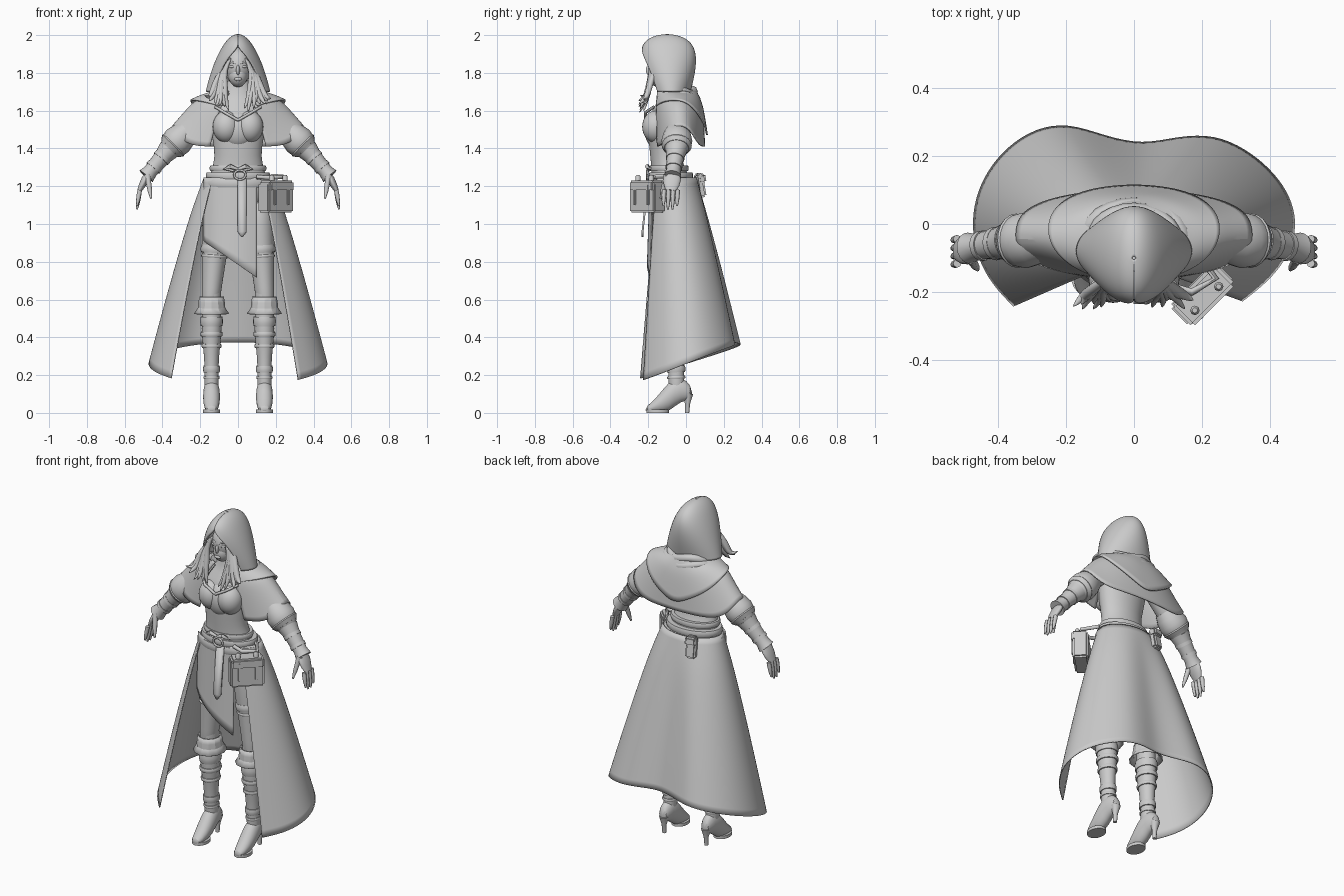
import bpy, bmesh, random
from math import sin, cos, pi, radians, sqrt, copysign
from mathutils import Vector, Matrix

random.seed(4)
if "Cube" in bpy.data.objects:
    bpy.data.objects.remove(bpy.data.objects["Cube"])

clay = bpy.data.materials.new("plain_grey")
clay.use_nodes = True
grey = (.6, .6, .6, 1)
clay.diffuse_color = grey
clay.node_tree.nodes["Principled BSDF"].inputs["Base Color"].default_value = grey

# Joints of the left side
UP, DEPTH = Vector((0, 0, 1)), Vector((0, 1, 0))
SHOULDER, ELBOW = Vector((.14, -.04, 1.62)), Vector((.36, -.05, 1.4))
WRIST, KNUCKLES = Vector((.48, -.07, 1.26)), Vector((.52, -.08, 1.18))
HIP, KNEE, ANKLE = Vector((.1, -.06, 1.15)), Vector((.14, -.07, .65)), Vector((.14, -.05, .15))


def finish(name, bm, mirror=False, thick=0, smooth_levels=0, angle=50):
    bmesh.ops.recalc_face_normals(bm, faces=bm.faces)
    mesh = bpy.data.meshes.new(name)
    bm.to_mesh(mesh)
    bm.free()
    mesh.materials.append(clay)
    part = bpy.data.objects.new(name, mesh)
    bpy.context.collection.objects.link(part)
    if mirror:
        part.modifiers.new("mirror", "MIRROR")
    if smooth_levels:
        subdivide = part.modifiers.new("subdivide", "SUBSURF")
        subdivide.levels = subdivide.render_levels = smooth_levels
        subdivide.boundary_smooth = "PRESERVE_CORNERS"
    if thick:
        solid = part.modifiers.new("thickness", "SOLIDIFY")
        solid.thickness, solid.offset = thick, 0
    bpy.ops.object.select_all(action="DESELECT")
    part.select_set(True)
    bpy.context.view_layer.objects.active = part
    bpy.ops.object.shade_smooth_by_angle(angle=radians(angle))


def skin(bm, rows, closed=True, caps=True):
    """Bridge equally long rows of points."""
    loops = [[bm.verts.new(point) for point in row] for row in rows]
    count = len(loops[0])
    for low, high in zip(loops, loops[1:]):
        for i in range(count if closed else count - 1):
            j = (i + 1) % count
            bm.faces.new((low[i], low[j], high[j], high[i]))
    if closed and caps:
        bm.faces.new(loops[0])
        bm.faces.new(loops[-1])


def sweep(bm, points, radii, sides=16, flat=1, ref=DEPTH, caps=True):
    """Round section along a path; flat scales it towards ref."""
    points = [Vector(point) for point in points]
    rows = []
    for i, (point, radius) in enumerate(zip(points, radii)):
        along = (points[min(i + 1, len(points) - 1)] - points[max(i - 1, 0)]).normalized()
        side = along.cross(ref).normalized()
        depth = along.cross(side) * flat
        turns = [2 * pi * k / sides for k in range(sides)]
        rows.append([point + radius * (side * cos(a) + depth * sin(a)) for a in turns])
    skin(bm, rows, caps=caps)


def tube(name, points, radii, ref=DEPTH, **options):
    bm = bmesh.new()
    sweep(bm, points, radii, 8, ref=ref)
    finish(name, bm, **options)


def limb(name, start, end, radii, first=0, last=1, sides=20, flat=1, caps=True, **options):
    """Mirrored straight part between two joints, radii evenly spaced."""
    bm = bmesh.new()
    steps = [first + (last - first) * i / (len(radii) - 1) for i in range(len(radii))]
    sweep(bm, [start.lerp(end, t) for t in steps], radii, sides, flat, caps=caps)
    finish(name, bm, mirror=True, **options)


def arc(width, depth, y, z, a):
    """Point on a level ellipse, turning from the front over the right side."""
    return Vector((-width * sin(a), y - depth * cos(a), z))


def sweep_angles(first, last, count):
    return [radians(first + (last - first) * i / count) for i in range(count + 1)]


def stack(name, levels, ratio, **options):
    """Level ellipses given as (height, half width, y)."""
    bm = bmesh.new()
    skin(bm, [[arc(w, w * ratio, y, z, a) for a in sweep_angles(0, 360, 32)[:-1]] for z, w, y in levels])
    finish(name, bm, **options)


def sheet(name, rows, thick=.006, smooth_levels=2, **options):
    bm = bmesh.new()
    skin(bm, rows, closed=False)
    finish(name, bm, thick=thick, smooth_levels=smooth_levels, **options)


def ball(name, centre, size, **options):
    bm = bmesh.new()
    matrix = Matrix.Translation(centre) @ Matrix.Diagonal((*size, 1))
    bmesh.ops.create_uvsphere(bm, u_segments=24, v_segments=16, radius=1, matrix=matrix)
    finish(name, bm, **options)


def box(name, centre, size, tilt=0, turn=0, bevel=.01):
    bm = bmesh.new()
    bmesh.ops.create_cube(bm, size=1, matrix=Matrix.Diagonal((*size, 1)))
    bmesh.ops.bevel(bm, geom=bm.edges[:], offset=bevel, segments=2, affect="EDGES")
    place = Matrix.Translation(centre) @ Matrix.Rotation(radians(turn), 4, "Z") @ Matrix.Rotation(radians(tilt), 4, "X")
    bmesh.ops.transform(bm, matrix=place, verts=bm.verts)
    finish(name, bm, angle=30)


# Torso, bodice and neck
stack("torso", [(1.08, .16, -.06), (1.2, .17, -.07), (1.28, .14, -.09), (1.36, .12, -.11), (1.45, .135, -.11), (1.53, .15, -.105),
                (1.62, .145, -.08), (1.68, .08, -.07), (1.8, .045, -.1)], .66, smooth_levels=1)
ball("bust", (.062, -.16, 1.515), (.072, .072, .085), mirror=True)
ball("bodice_front", (0, -.155, 1.5), (.09, .065, .1))
tube("neckline_trim", [(.12, -.17, 1.62), (.07, -.215, 1.59), (0, -.215, 1.55)], [.008] * 3, mirror=True)

# Head and face
ball("head", (0, -.115, 1.835), (.073, .085, .1))
ball("jaw", (0, -.145, 1.785), (.05, .055, .06))
ball("nose", (0, -.195, 1.815), (.01, .018, .027))
ball("lips", (0, -.195, 1.767), (.02, .01, .01))
ball("eye", (.03, -.184, 1.833), (.016, .012, .008), mirror=True)
tube("brow", [(.01, -.194, 1.85), (.03, -.189, 1.857), (.055, -.167, 1.85)], [.005] * 3, ref=UP, mirror=True)

# Hood, whose arched front opening closes below the crown
rows = []
for i in range(13):
    t = sin(pi / 2 * i / 12)
    gap = 47 * sqrt(max(0, 1 - (t / .74) ** 2))
    width = .168 * sqrt(1.001 - t ** 1.1)
    depth = (.1 + .045 * sin(.7 * pi * t)) * sqrt(1.001 - t ** 8)
    rows.append([arc(width, depth, -.08 - .02 * t, 1.7 + .3 * t, a) for a in sweep_angles(gap, 360 - gap, 16)])
sheet("hood", rows, .01)

# Cowl folds round the neck
for k, name in enumerate(("upper_cowl_fold", "lower_cowl_fold")):
    folds = [arc(.12 + .025 * k, .09 + .015 * k, -.05, 1.7 - .03 * k + .012 * sin(3 * a + k), a) for a in sweep_angles(35, 325, 20)]
    tube(name, folds, [.023] * len(folds), ref=UP)

# Capelet from front edge to centre back, under a drape pointed at the back
angles = sweep_angles(25, 180, 10)
neck = [arc(.11, .1, -.06, 1.69, a) for a in angles]
shoulder = [arc(.23, .13, -.04, 1.58 + .075 * sin(a), a) for a in angles]
hem = [Vector((-.35 * sin(a), -.03 - copysign(.13 * abs(cos(a)) ** .7, cos(a)), 1.41 + .12 * sin(a) ** 8)) for a in angles]
point = [s.lerp(h, .8 * (a / pi) ** 3) for s, h, a in zip(shoulder, hem, angles)]


def between(upper, lower):
    return [a.lerp(b, .5) for a, b in zip(upper, lower)]


def lifted(row):
    return [Vector((p.x * 1.04, p.y * 1.05 + .01, p.z + .014)) for p in row]


sheet("capelet", [neck, between(neck, shoulder), shoulder, between(shoulder, hem), hem], mirror=True)
sheet("pointed_drape", [lifted(row) for row in (neck, between(neck, shoulder), between(shoulder, between(neck, point)), point)],
      .01, mirror=True)

# Arms, sleeves and bracers
limb("upper_arm", SHOULDER, ELBOW, [.055, .055, .055, .045])
limb("puffed_sleeve", SHOULDER, ELBOW, [.06, .074, .082, .075, .045], .55, 1.08)
limb("sleeve_fold", SHOULDER, ELBOW, [.07, .08, .066], .86, 1)
limb("forearm", ELBOW, WRIST, [.045, .04, .03])
limb("bracer", ELBOW, WRIST, [.058, .049, .044, .041, .038, .046], .05, 1.05)
for name, t in (("upper_bracer_strap", .3), ("lower_bracer_strap", .65)):
    limb(name, ELBOW, WRIST, [.053 - .013 * t] * 2, t, t + .1)

# Hands
limb("palm", WRIST, KNUCKLES, [.016, .02, .018, .012], -.1, 1.05, flat=2.3)
for k in range(4):
    root = KNUCKLES + DEPTH * (.024 * k - .036)
    tip = root + Vector((.015, -.004, -.085 - .02 * sin(pi * k / 3)))
    limb(f"finger_{k + 1}", root, tip, [.012, .012, .01, .005], sides=8)
limb("thumb", WRIST - DEPTH * .03, Vector((.46, -.135, 1.135)), [.018, .014, .012, .005], sides=8)

# Legs
limb("thigh", HIP, KNEE, [.085, .079, .066, .052, .045], last=1.3, flat=1.12, smooth_levels=1)
limb("shin", KNEE, ANKLE, [.05, .052, .048, .056, .045, .037, .038, .036], -.15, 1.16, flat=1.12, smooth_levels=1)
limb("boot_cuff", KNEE, ANKLE, [.062, .067, .07, .09], .07, .25, sides=12, flat=1.05, caps=False, thick=.006, angle=25)
for name, start, end, t, length, radius in [
        ("thigh_strap", HIP, KNEE, .53, .08, .075), ("thigh_lower_strap", HIP, KNEE, .63, .03, .07),
        ("shin_guard", KNEE, ANKLE, .28, .1, .06), ("calf_strap", KNEE, ANKLE, .44, .05, .059),
        ("shin_strap", KNEE, ANKLE, .57, .04, .053), ("ankle_cuff", KNEE, ANKLE, .8, .07, .045),
        ("ankle_strap", KNEE, ANKLE, .91, .03, .043)]:
    limb(name, start, end, [radius * .95, radius, radius, radius * .95], t, t + length, flat=1.12)

# Pointed boots on slim heels
rows = []
for i, top in enumerate((.14, .2, .17, .08, .03)):
    sole = .065 if i < 2 else 0
    width = .026 + .022 * sin(pi * i / 4)
    rows.append([(ANKLE.x + width * cos(a), .035 - .063 * i, (top + sole) / 2 + (top - sole) / 2 * sin(a))
                 for a in sweep_angles(0, 360, 16)[:-1]])
bm = bmesh.new()
skin(bm, rows)
finish("boot_foot", bm, mirror=True, smooth_levels=1)
sole_rim = [(ANKLE.x + .046 * sin(a), -.15 - .06 * cos(a)) for a in sweep_angles(0, 360, 20)[:-1]]
bm = bmesh.new()
skin(bm, [[(x, y, z) for x, y in sole_rim] for z in (0, .018)])
finish("boot_sole", bm, mirror=True)
limb("boot_heel", Vector((ANKLE.x, .01, .1)), Vector((ANKLE.x, .006, 0)), [.028, .014, .011], sides=12)

# Long open skirt, its hem rising towards a dipped back
angles = sweep_angles(48, 318, 20)
rows = []
for t in (0, .15, .3, .5, .7, .85, 1):
    rows.append([])
    for a in angles:
        waist = arc(.18, .12, -.065, 1.245, a)
        dip = .1 * cos(a) ** 16 if cos(a) < 0 else 0
        hem = arc(.475, .33 - dip, -.04 * sin(a) * cos(a), .26 - .115 * cos(a), a)
        spread = waist.lerp(hem, t ** .88)
        spread.z = waist.z + (hem.z - waist.z) * t
        rows[-1].append(spread)
sheet("long_skirt", rows)

# Front cloth with slanted hem
rows = []
for t in (0, .3, .6, 1):
    rows.append([])
    for i in range(7):
        x = -.18 + .28 * i / 6
        low = .785 - .69 * x
        rows[-1].append((x, -.065 - .125 * sqrt(1 - (x / .2) ** 2) - .015 * t, 1.245 + (low - 1.245) * t))
sheet("front_cloth", rows)

# Belts, buckle, bow and hanging strap
for k, name in enumerate(("hip_belt", "middle_belt", "waist_belt")):
    z, width, half, y = 1.215 + .04 * k, .19 - .02 * k, .021 - .003 * k, -.07 - .01 * k
    stack(name, [(z + half * s, width * (1 - .03 * s ** 4), y) for s in (-1, -.5, .5, 1)], .69)
circle = [(.01 + .03 * cos(a), -.205, 1.26 + .025 * sin(a)) for a in sweep_angles(0, 360, 16)]
tube("buckle_ring", circle, [.006] * len(circle))
tube("bow_loop", [(0, -.2, 1.29), (.04, -.205, 1.305), (.075, -.19, 1.295), (.02, -.2, 1.28)], [.007, .012, .009, .006],
     ref=UP, mirror=True)
sheet("hanging_strap", [[(.022 + side * half, y, z) for side in (-1, 0, 1)] for z, half, y in
                        ((1.24, .024, -.2), (.96, .024, -.23), (.93, .004, -.23))], .01, 0)


# Hip pouch with flap, straps and vials, and the small back pouch
def at_hip(along, outward, z):
    return Vector((.2 + (along + outward) * .7, -.205 + (along - outward) * .7, z))


box("hip_pouch", at_hip(0, 0, 1.14), (.19, .085, .16), turn=45)
box("hip_pouch_flap", at_hip(0, .006, 1.2), (.18, .09, .06), turn=45)
for name, along in (("front", -.05), ("rear", .05)):
    box(name + "_pouch_strap", at_hip(along, .045, 1.155), (.018, .016, .11), turn=45, bevel=.004)
    tube(name + "_vial", [at_hip(along, .02, z) for z in (1.2, 1.25, 1.26)], [.014, .014, .008])
tube("pouch_hanger", [(.1, -.18, 1.25), (.17, -.2, 1.245), (.24, -.16, 1.25), (.18, -.08, 1.255)], [.011] * 4, ref=UP)
box("back_pouch", (-.09, .075, 1.205), (.06, .04, .13), 10, 12)
box("back_pouch_flap", (-.09, .08, 1.24), (.066, .042, .05), 10, 12)


# Loose hair falling from the hood over the chest
def stray(amount=.012):
    return random.uniform(-amount, amount)


for name, side in (("left_hair", 1), ("right_hair", -1)):
    bm = bmesh.new()
    for k in range(9):
        f = k / 8
        lock = [(side * (.035 + .035 * f), -.185 + .03 * f, 1.885 - .03 * f), (side * (.075 + .015 * f), -.185 + .02 * f, 1.81),
                (side * (.07 + .055 * f) + stray(), -.195, 1.73 + stray()), (side * (.06 + .085 * f) + stray(), -.21, 1.67 + stray()),
                (side * (.04 + .14 * f) + stray(), -.235 + stray(.02), 1.59 + .08 * f + stray(.02))]
        sweep(bm, lock, [.008, .013, .018, .017, .003], 8)
    finish(name, bm, smooth_levels=1)
